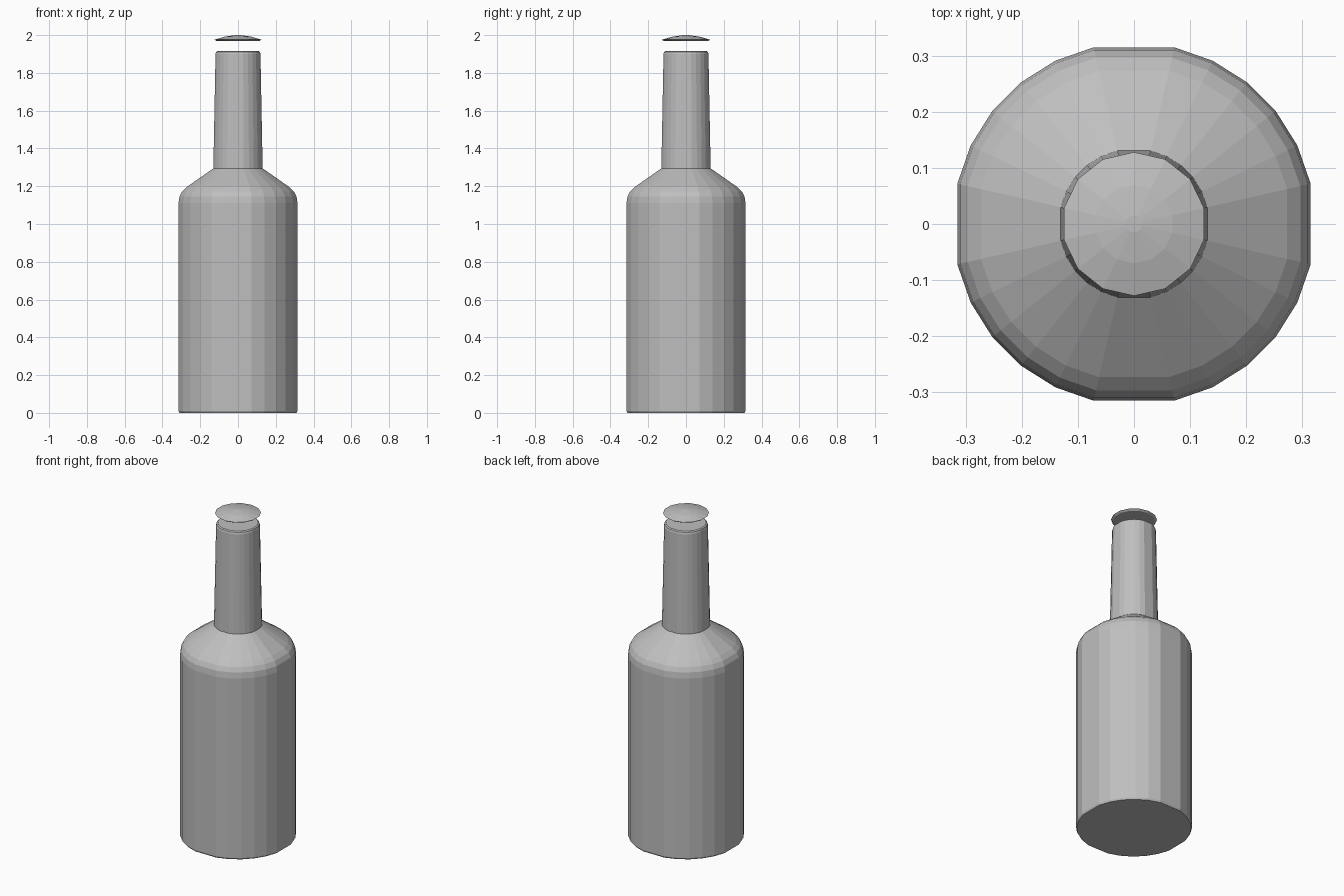
import bpy
import bmesh
from math import cos, sin, tau

cube = bpy.data.objects.get("Cube")
if cube:
    bpy.data.objects.remove(cube, do_unlink=True)

grey = bpy.data.materials.new("plain_grey")
grey.use_nodes = True
colour = (0.52, 0.52, 0.52, 1)
grey.diffuse_color = colour
grey.node_tree.nodes["Principled BSDF"].inputs["Base Color"].default_value = colour

SIDES = 28
# Round section with wide flats at front, back, left and right
wide_flats = [i * tau / SIDES for i in range(SIDES) if i % 7]
# Coarser round section for the cap
coarse = [(i + 0.5) * 2 * tau / SIDES for i in range(SIDES // 2)]


def lathe(name, profile, angles, cap_bottom=True):
    """Skin rings of (radius, height) around z and close the ends."""
    bm = bmesh.new()
    rings = [[bm.verts.new((r * cos(a), r * sin(a), z)) for a in angles]
             for r, z in profile]
    n = len(angles)
    for low, high in zip(rings, rings[1:]):
        for i in range(n):
            j = (i + 1) % n
            bm.faces.new((low[i], low[j], high[j], high[i]))
    if cap_bottom:
        bm.faces.new(rings[0][::-1])
    bm.faces.new(rings[-1])
    mesh = bpy.data.meshes.new(name)
    bm.to_mesh(mesh)
    bm.free()
    mesh.materials.append(grey)
    obj = bpy.data.objects.new(name, mesh)
    bpy.context.collection.objects.link(obj)
    return obj


# Body with rounded shoulder edge and sloping shoulder
lathe("bottle_body", [(0.318, 0), (0.323, 0.01), (0.323, 1.11), (0.318, 1.145),
                      (0.304, 1.172), (0.28, 1.195), (0.133, 1.295)], wide_flats)

# Tapered neck with a softened lip
lathe("bottle_neck", [(0.134, 1.29), (0.122, 1.9), (0.119, 1.911),
                      (0.112, 1.916)], wide_flats, cap_bottom=False)

# Shallow domed cap hovering over the neck
lathe("bottle_cap", [(0.116, 1.968), (0.128, 1.976), (0.07, 1.992),
                     (0.015, 2.0)], coarse)
